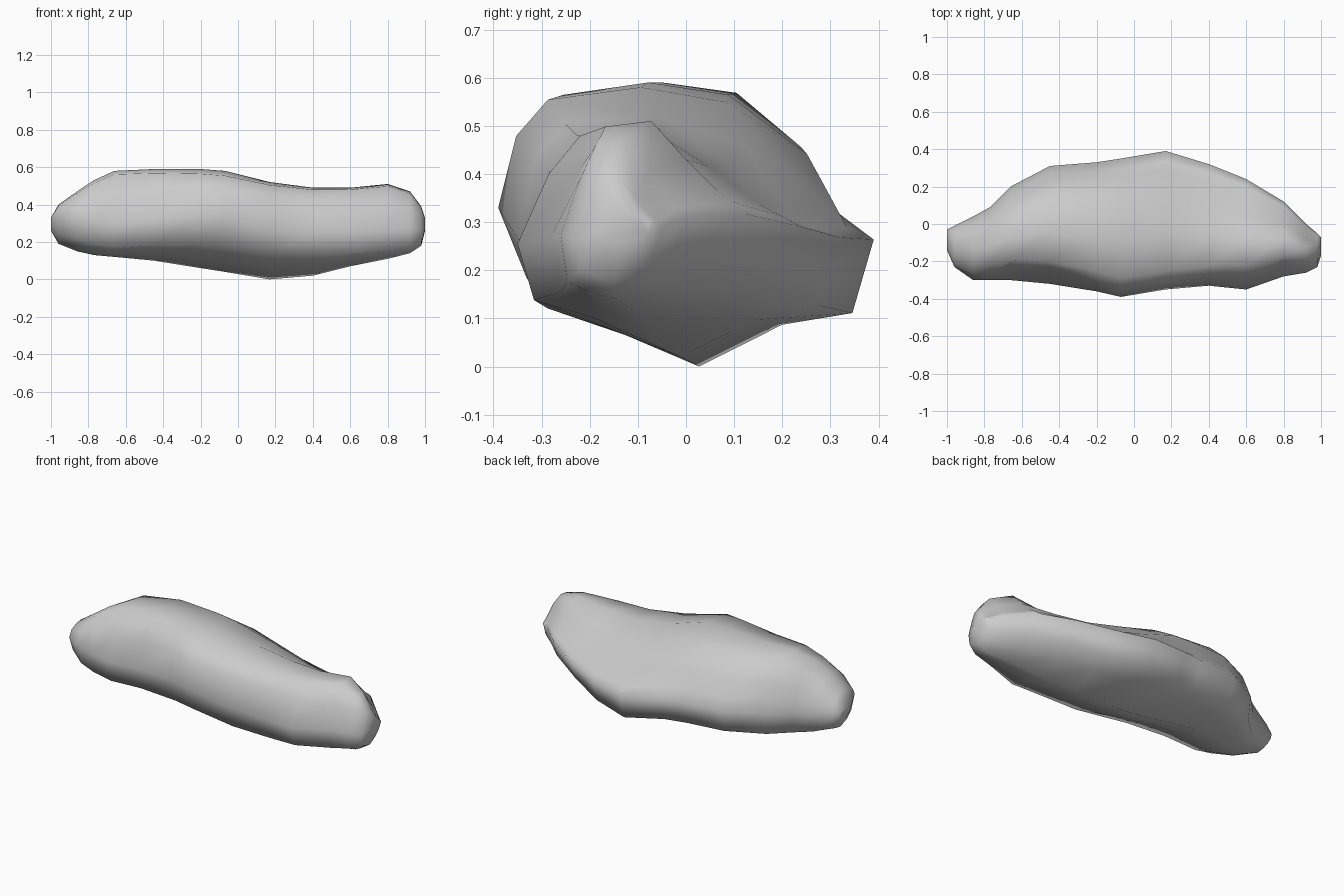
import bpy
import bmesh
from mathutils import Vector

cube = bpy.data.objects.get("Cube")
if cube:
    bpy.data.objects.remove(cube, do_unlink=True)

# Stone colour
stone = bpy.data.materials.new("light grey stone")
stone.use_nodes = True
grey = (0.6, 0.6, 0.6, 1)
stone.diffuse_color = grey
stone.node_tree.nodes["Principled BSDF"].inputs["Base Color"].default_value = grey

# Outline of the boulder along its length: x, front, back, bottom, top
stations = [
    (-1, -.14, -.03, .26, .33),
    (-.96, -.23, -.01, .19, .4),
    (-.86, -.3, .04, .15, .47),
    (-.77, -.3, .09, .13, .53),
    (-.66, -.3, .2, .12, .58),
    (-.45, -.32, .31, .1, .59),
    (-.2, -.36, .33, .06, .59),
    (-.07, -.39, .35, .04, .58),
    (.17, -.35, .39, 0, .52),
    (.4, -.33, .32, .02, .49),
    (.6, -.35, .24, .07, .49),
    (.8, -.28, .12, .11, .51),
    (.92, -.26, 0, .14, .47),
    (.98, -.23, -.05, .18, .39),
    (1, -.17, -.07, .26, .33),
]

# Unit cross-sections by position along the length,
# each running from the front edge over the crest and back under the keel
shapes = [
    (-.95, [(0, .7), (.1, .88), (.3, .97), (.5, 1), (.75, .92), (.92, .72),
            (.97, .57), (1, .42), (.95, .08), (.8, .03), (.6, 0), (.35, .1), (.15, .28)]),
    (-.7, [(0, .38), (.08, .67), (.22, .96), (.45, 1), (.7, .96), (.86, .73),
           (.94, .54), (1, .38), (.96, .1), (.75, .05), (.5, 0), (.28, .04), (.06, .1)]),
    (-.1, [(0, .54), (.05, .81), (.14, .95), (.4, 1), (.64, .95), (.87, .75),
           (.93, .54), (1, .46), (.94, .2), (.75, .14), (.53, 0), (.32, .11), (.08, .27)]),
    (.3, [(0, .5), (.05, .84), (.13, .98), (.4, 1), (.63, .86), (.84, .63),
          (.92, .57), (1, .53), (.94, .22), (.74, .18), (.5, 0), (.3, .13), (.07, .24)]),
    (.8, [(0, .4), (.15, .75), (.28, .97), (.52, 1), (.7, .8), (.86, .64),
          (.94, .58), (1, .52), (.9, .25), (.68, .1), (.45, 0), (.24, .04), (.05, .11)]),
]


def section(x):
    """Blend the unit cross-section between its two neighbouring shapes."""
    x = max(shapes[0][0], min(x, shapes[-1][0]))
    for (x0, first), (x1, second) in zip(shapes, shapes[1:]):
        if x <= x1:
            t = (x - x0) / (x1 - x0)
            points = [Vector(a).lerp(Vector(b), t) for a, b in zip(first, second)]
            break
    # Shallow hollow on the upper front
    if -.7 < x < -.4:
        points[1].x += .06
    return points


def loft(name, rows, material):
    """Skin a closed body through the scaled cross-sections."""
    bm = bmesh.new()
    rings = []
    for x, front, back, bottom, top in rows:
        rings.append([bm.verts.new((x, front + (back - front) * p.x,
                                    bottom + (top - bottom) * p.y))
                      for p in section(x)])
    count = len(rings[0])
    for a, b in zip(rings, rings[1:]):
        for i in range(count):
            j = (i + 1) % count
            bm.faces.new((a[i], a[j], b[j], b[i]))
    bm.faces.new(rings[0])
    bm.faces.new(rings[-1])
    bmesh.ops.recalc_face_normals(bm, faces=bm.faces)
    for face in bm.faces:
        face.smooth = True
    mesh = bpy.data.meshes.new(name)
    bm.to_mesh(mesh)
    bm.free()
    mesh.materials.append(material)
    obj = bpy.data.objects.new(name, mesh)
    bpy.context.collection.objects.link(obj)
    return obj


loft("boulder", stations, stone)
